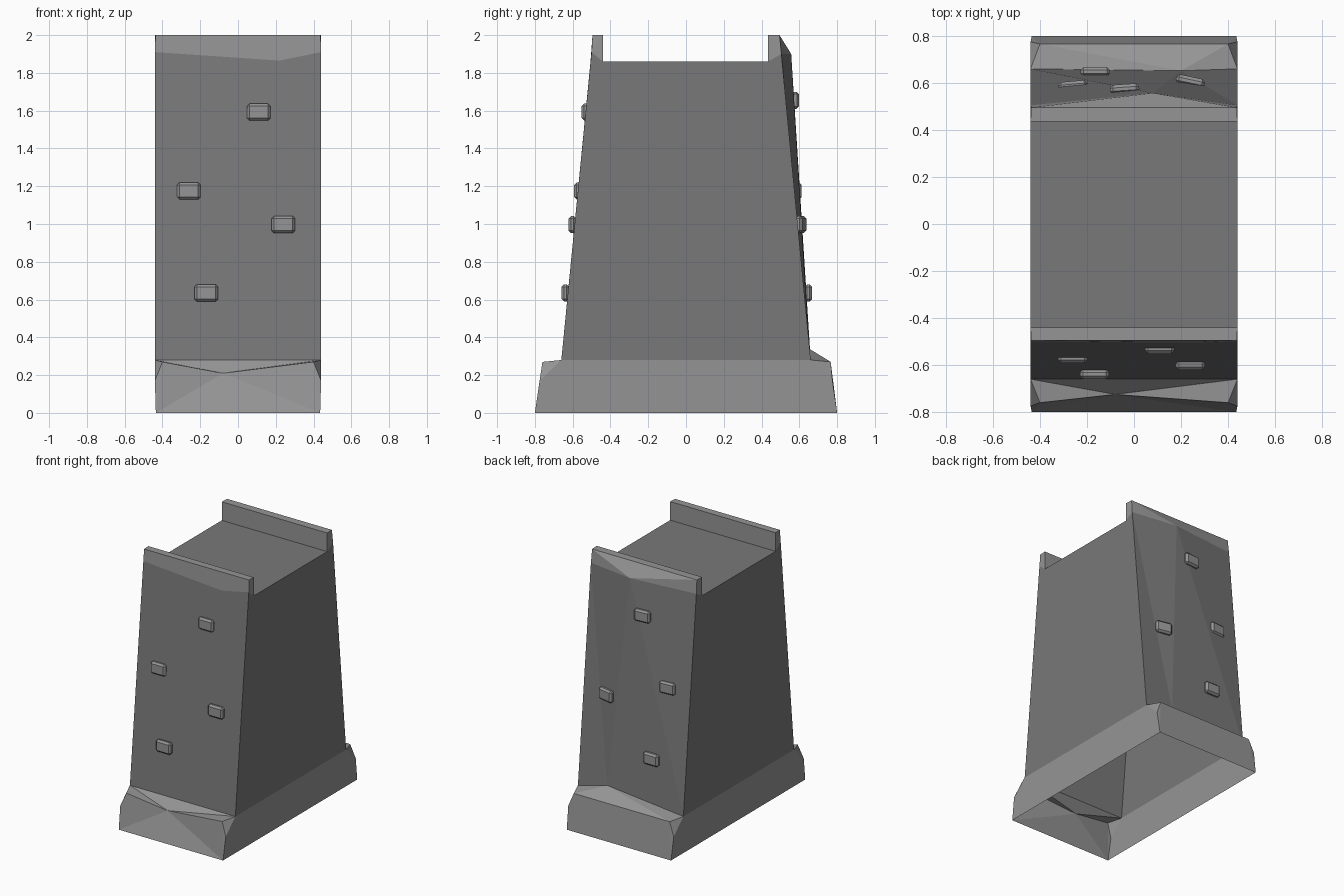
import bpy, bmesh, math

if "Cube" in bpy.data.objects:
    bpy.data.objects.remove(bpy.data.objects["Cube"])


def grey(name, v):
    m = bpy.data.materials.new(name)
    m.diffuse_color = (v, v, v, 1)
    m.use_nodes = True
    m.node_tree.nodes["Principled BSDF"].inputs["Base Color"].default_value = m.diffuse_color
    return m


wall_mat, trim_mat = grey("dark_stone", .19), grey("light_stone", .30)

# End outline of the tower (x, y, z) at the right side; mirrored for the left
outline = [
    (.435, -.80, 0), (.44, -.775, .17), (.44, -.66, .28), (.44, -.50, 1.91),
    (.437, -.495, 2), (.44, -.44, 2), (.44, -.44, 1.86),
    (.44, .435, 1.86), (.44, .435, 2), (.437, .495, 2),
    (.44, .505, 1.90), (.44, .66, .28), (.44, .775, .17), (.435, .80, 0),
]
bm = bmesh.new()


def vert(x, y, z):
    return bm.verts.new((x, y, z))


R = [vert(*p) for p in outline]
L = [vert(-x, y, z) for x, y, z in outline]
# Chipped lip corners of the plinth, front and back
fr, fl = vert(.40, -.76, .27), vert(-.40, -.76, .27)
br, bl = vert(.40, .766, .27), vert(-.40, .766, .27)
# Irregular chips in the middle of the walls
dent = vert(-.08, -.725, .21)
front_chip = vert(.22, -.505, 1.865)
ridge_top, ridge_low = vert(.08, .557, 1.90), vert(.20, .652, .34)

wall, trim = [], []
for S, f, b in ((R, fr, br), (L, fl, bl)):
    # Side wall, plinth side, parapet ends
    wall.append([S[2], S[3], S[6], S[7], S[10], S[11]])
    trim += [[S[0], S[1], S[2], S[11], S[12], S[13]],
             [S[3], S[5], S[6]], [S[3], S[4], S[5]],
             [S[7], S[8], S[10]], [S[8], S[9], S[10]]]
    # Plinth corner chips, back parapet chips
    trim += [[S[0], S[1], f], [S[1], S[2], f], [S[0], f, dent], [S[2], f, dent],
             [S[13], S[12], b], [S[12], S[11], b],
             [b, S[11], ridge_low], [S[10], S[9], ridge_top]]
# Parapets and deck
for i in range(4, 9):
    (wall if i == 6 else trim).append([L[i], R[i], R[i + 1], L[i + 1]])
# Front wall with dented plinth and chipped parapet
wall.append([L[2], R[2], R[3], front_chip, L[3]])
trim += [[L[0], R[0], dent], [L[2], R[2], dent],
         [L[3], front_chip, R[3], R[4], L[4]]]
# Faceted back wall and plinth
wall += [[R[11], R[10], ridge_low], [R[10], ridge_top, ridge_low],
         [L[11], ridge_top, ridge_low], [L[11], L[10], ridge_top]]
trim += [[L[13], R[13], br, bl], [bl, br, ridge_low], [L[9], R[9], ridge_top]]
for group, slot in ((wall, 0), (trim, 1)):
    for f in group:
        bm.faces.new(f).material_index = slot
bmesh.ops.recalc_face_normals(bm, faces=bm.faces[:])
me = bpy.data.meshes.new("tower_wall")
bm.to_mesh(me)
bm.free()
me.materials.append(wall_mat)
me.materials.append(trim_mat)
# Ensure the open shell faces outwards (deck normal must point up)
deck = next(p for p in me.polygons if abs(p.center.z - 1.86) < .001)
if deck.normal.z < 0:
    me.flip_normals()
bpy.context.collection.objects.link(bpy.data.objects.new("tower_wall", me))


# Protruding bevelled bricks
def brick(name, x, outer_y, z, turn=0):
    s = 1 if outer_y > 0 else -1
    bpy.ops.mesh.primitive_cube_add(size=1, location=(x, outer_y - s * .02, z),
                                    rotation=(0, 0, math.radians(turn)))
    ob = bpy.context.object
    ob.name = name
    ob.scale = (.125, .04, .09)
    bpy.ops.object.transform_apply(location=False, rotation=False, scale=True)
    ob.data.materials.append(trim_mat)
    m = ob.modifiers.new("bevel", 'BEVEL')
    m.width, m.segments = .013, 1


for x, y, z in ((.11, -.552, 1.592), (-.26, -.592, 1.175), (.24, -.622, .997), (-.168, -.659, .635)):
    brick("front_brick", x, y, z)
for x, y, z, t in ((-.04, .595, 1.655, 4), (.24, .627, .997, -12),
                   (-.26, .608, 1.175, 5), (-.165, .668, .635, 0)):
    brick("back_brick", x, y, z, t)
